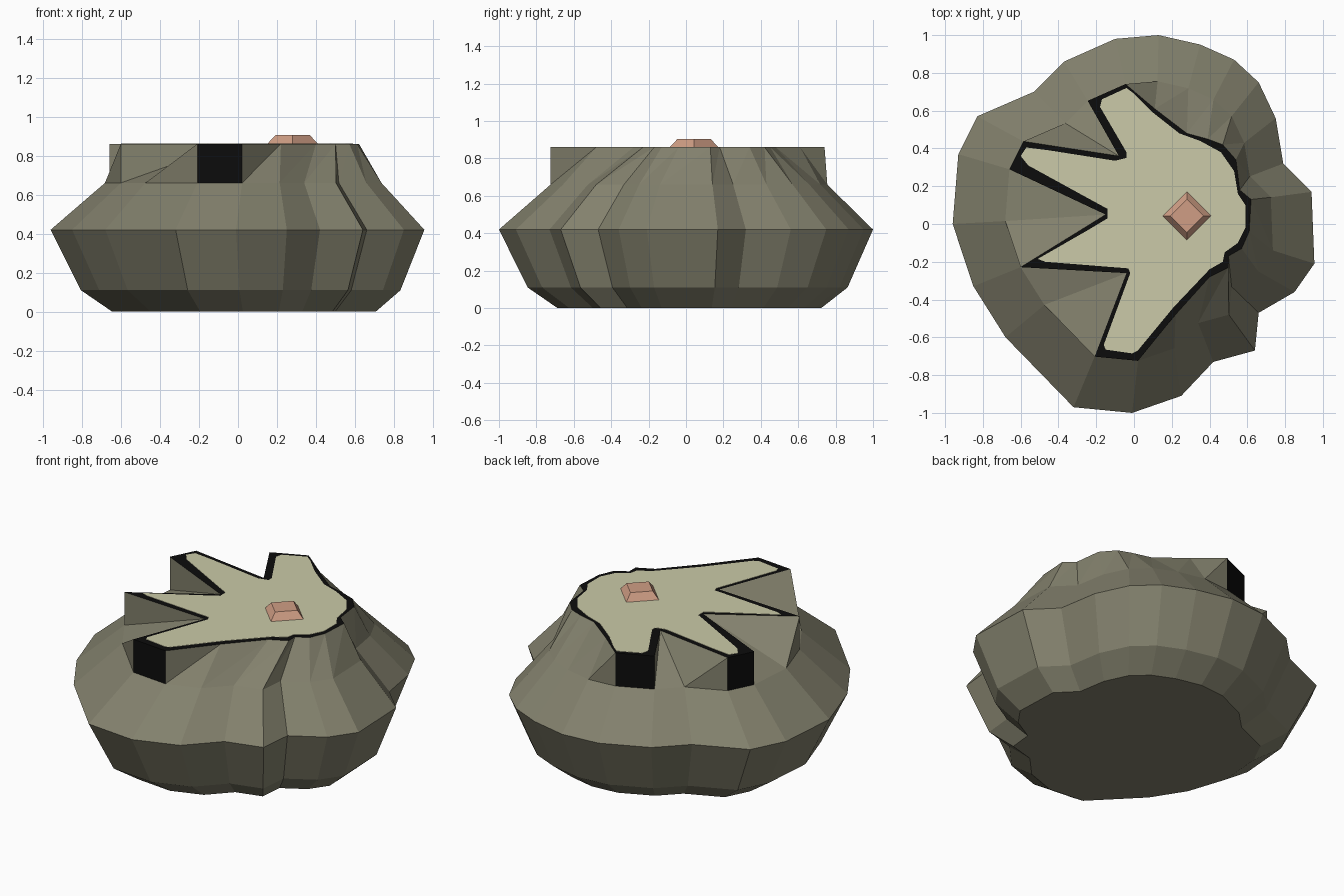
import bpy, bmesh, math

if "Cube" in bpy.data.objects:
    bpy.data.objects.remove(bpy.data.objects["Cube"])


def material(name, rgb):
    m = bpy.data.materials.new(name)
    lin = [((c / 255 + 0.055) / 1.055) ** 2.4 if c > 10 else c / 255 / 12.92 for c in rgb]
    m.diffuse_color = (*lin, 1)
    m.use_nodes = True
    m.node_tree.nodes["Principled BSDF"].inputs["Base Color"].default_value = m.diffuse_color
    return m


ROCK = material("rock_olive_grey", (131, 129, 109))
BLACK = material("outline_black", (12, 12, 12))
CREAM = material("pale_cream", (203, 202, 168))
PINK = material("salmon_pink", (208, 158, 133))


def finish(name, bm, mats):
    bmesh.ops.recalc_face_normals(bm, faces=bm.faces[:])
    me = bpy.data.meshes.new(name)
    bm.to_mesh(me)
    bm.free()
    for m in mats:
        me.materials.append(m)
    ob = bpy.data.objects.new(name, me)
    bpy.context.collection.objects.link(ob)
    return ob


# Widest outline of the boulder, clockwise seen from above
OUTLINE = [(-.10, .98), (.13, 1.0), (.35, .95), (.53, .87), (.66, .75), (.75, .56),
           (.79, .32), (.94, .17), (.955, -.21), (.85, -.36), (.66, -.47), (.64, -.67),
           (.42, -.73), (.25, -.91), (-.01, -1.0), (-.32, -.97), (-.68, -.60),
           (-.85, -.33), (-.96, 0), (-.93, .37), (-.83, .57), (-.53, .70), (-.37, .86)]

# Clawed top outline; None = claw tip rising straight from the shoulder ring
TOP = [None, (.11, .61), (.28, .48), (.39, .45), (.47, .42), (.54, .34),
       (.56, .18), (.62, .13), (.61, -.04), (.57, -.13), (.50, -.17), (.50, -.23),
       (.40, -.28), (.22, -.48), None, None, (-.04, -.26),
       None, (-.15, .05), None, None, (-.08, .36), None]

# Cream field inside the black border
FIELD = [(-.04, .72), (.0, .69), (.10, .59), (.24, .48), (.35, .44), (.46, .38), (.53, .28),
         (.55, .16), (.59, .10), (.59, -.02), (.55, -.10), (.48, -.15), (.47, -.20),
         (.40, -.24), (.21, -.44), (.02, -.67), (-.01, -.685), (-.15, -.665), (-.16, -.64),
         (-.02, -.26), (-.03, -.235), (-.47, -.20), (-.51, -.185), (-.24, -.03),
         (-.14, .03), (-.14, .08), (-.25, .14), (-.56, .31), (-.60, .36), (-.57, .405),
         (-.45, .39), (-.10, .335), (-.04, .35), (-.04, .38), (-.18, .62), (-.17, .66)]

CX, CY = 0.11, 0.06
TOP_Z = 0.86


def ring(scale):
    return [(CX + (x - CX) * scale, CY + (y - CY) * scale) for x, y in OUTLINE]


# Boulder: scaled rings, then a triangulated band up to the clawed top
bm = bmesh.new()
rings = [[bm.verts.new((x, y, z)) for x, y in ring(s)]
         for z, s in ((0, .705), (.11, .855), (.42, 1), (.66, .74))]
mid = rings[-1]
top = [bm.verts.new((*(t or m.co.xy), TOP_Z)) for t, m in zip(TOP, mid)]
n = len(OUTLINE)
for i in range(n):
    j = (i + 1) % n
    for a, b in zip(rings, rings[1:]):
        bm.faces.new((a[i], a[j], b[j], b[i]))
    if TOP[i] is None and TOP[j] is None:      # flat black claw ends
        bm.faces.new((mid[i], mid[j], top[j], top[i])).material_index = 1
    else:
        bm.faces.new((mid[i], mid[j], top[i]))
        bm.faces.new((mid[j], top[j], top[i]))
bm.faces.new(rings[0])
bm.faces.new(top).material_index = 1
finish("boulder", bm, [ROCK, BLACK])

# Cream plate on the clawed top
bm = bmesh.new()
low = [bm.verts.new((x, y, TOP_Z - .001)) for x, y in FIELD]
high = [bm.verts.new((x, y, TOP_Z + .002)) for x, y in FIELD]
for i in range(len(FIELD)):
    j = (i + 1) % len(FIELD)
    bm.faces.new((low[i], low[j], high[j], high[i]))
bm.faces.new(low)
bm.faces.new(high)
finish("top_field", bm, [CREAM])

# Small bevelled diamond stud
bm = bmesh.new()
bmesh.ops.create_cone(bm, cap_ends=True, segments=4, radius1=.13, radius2=.088, depth=.045)
stud = finish("diamond_stud", bm, [PINK])
stud.location = (.28, .043, TOP_Z + .0225)
